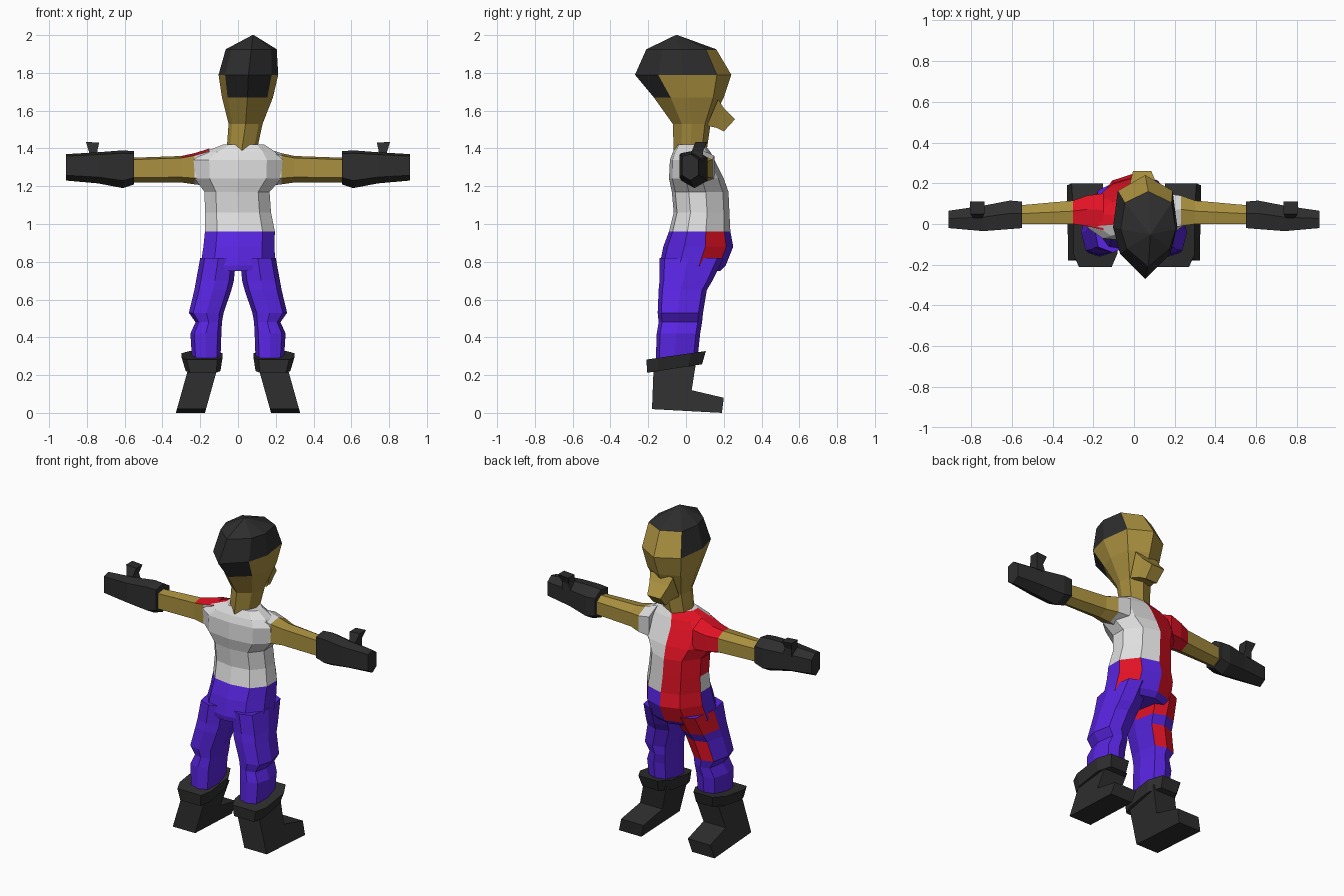
import bpy, bmesh
from mathutils import Vector

if "Cube" in bpy.data.objects:
    bpy.data.objects.remove(bpy.data.objects["Cube"])

PALETTE = {"skin": (.40, .28, .05), "dark": (.027, .027, .027), "white": (.74, .74, .74),
           "blue": (.098, .018, .75), "red": (.75, .006, .018)}
NAMES = list(PALETTE)
MATS = []
for name, rgb in PALETTE.items():
    m = bpy.data.materials.new(name)
    m.diffuse_color = (*rgb, 1)
    m.use_nodes = True
    m.node_tree.nodes["Principled BSDF"].inputs["Base Color"].default_value = m.diffuse_color
    MATS.append(m)


def loft(name, rings, colour):
    """Skin a list of equal point rings; colour is a name or a rule of (row, centre)."""
    bm = bmesh.new()
    rows = [[bm.verts.new(p) for p in r] for r in rings]
    n = len(rows[0])

    def add(vs, row):
        f = bm.faces.new(vs)
        c = f.calc_center_median()
        f.material_index = NAMES.index(colour(row, c) if callable(colour) else colour)
    for i in range(len(rows) - 1):
        for j in range(n):
            k = (j + 1) % n
            add([rows[i][j], rows[i][k], rows[i + 1][k], rows[i + 1][j]], i)
    add(rows[0], 0)
    add(rows[-1], len(rows) - 2)
    bmesh.ops.recalc_face_normals(bm, faces=bm.faces)
    mesh = bpy.data.meshes.new(name)
    bm.to_mesh(mesh)
    bm.free()
    for m in MATS:
        mesh.materials.append(m)
    ob = bpy.data.objects.new(name, mesh)
    bpy.context.collection.objects.link(ob)
    return ob


def ring(half, z, cx, w, y0, y1, s=1, tilt=0):
    """Horizontal ring from half an outline (u across, v from back to front)."""
    outline = half + [(-u, v) for u, v in reversed(half) if u > 0]
    return [Vector((s * (cx + u * w), y0 + v * (y1 - y0), z + tilt * (v - .5)))
            for u, v in outline]


BODY = [(0, 0), (.65, .06), (1, .3), (1, .6), (.6, .9), (0, 1)]
HEAD = [(0, 0), (.78, .24), (1, .5), (.85, .85), (0, 1)]
LEG = [(0, 0), (.75, .08), (1, .45), (.75, .9), (0, 1)]
CUFF = [(.75, 0), (1, .2), (1, .75), (.6, 1)]

# torso
def torso_colour(row, c):
    if c.z > 1.415 or c.x > 0 or c.y < .02:
        return "white"
    if row == 0 and c.x < -.14:
        return "white"
    return "red"

loft("torso", [ring(BODY, *r) for r in [
    (.96, .01, .185, -.09, .235), (1.06, 0, .175, -.065, .23), (1.17, -.005, .172, -.075, .225),
    (1.24, 0, .23, -.09, .20), (1.34, 0, .235, -.085, .15), (1.38, .01, .19, -.07, .13),
    (1.42, .03, .11, -.045, .10)]], torso_colour)

# pelvis
def pelvis_colour(row, c):
    if c.z < .77:
        return "blue"
    if c.x > .1 and c.y > .14:
        return "red"
    return "red" if c.x < 0 and c.y > .13 else "blue"

loft("pelvis", [ring(BODY, *r) for r in [
    (.96, .01, .185, -.09, .235), (.88, .005, .188, -.12, .25),
    (.78, 0, .198, -.14, .21), (.75, 0, .19, -.135, .18)]], pelvis_colour)

# head, with hair as the upper and rear faces
def head_colour(row, c):
    if row >= 4:
        return "dark"
    if row == 3:
        return "dark" if c.y < .14 else "skin"
    return "dark" if row == 2 and c.y < -.11 else "skin"

loft("head", [ring(HEAD, *r) for r in [
    (1.39, .02, .08, -.065, .11), (1.53, .04, .09, -.07, .13), (1.67, .05, .135, -.17, .20),
    (1.79, .055, .158, -.27, .24), (1.925, .07, .135, -.21, .16),
    (2.0, .08, .004, -.055, -.045)]], head_colour)

# jutting chin
loft("chin", [
    [(-.03, .11, 1.52), (.12, .11, 1.52), (.13, .17, 1.66), (-.03, .17, 1.66)],
    [(-.01, .16, 1.51), (.10, .16, 1.51), (.11, .20, 1.615), (-.02, .20, 1.615)],
    [(0, .20, 1.49), (.08, .20, 1.49), (.085, .26, 1.555), (-.005, .26, 1.555)]], "skin")


def arm_ring(s, x, y0, y1, z0, z1):
    """Six-sided ring across the arm."""
    ym, zm = (y0 + y1) / 2, (z0 + z1) / 2
    dy, dz = (y1 - y0) / 2, (z1 - z0) / 2
    return [Vector((s * x, ym + a * dy, zm + b * dz)) for a, b in
            [(-1, -.6), (0, -1), (1, -.6), (1, .6), (.1, 1), (-1, .85)]]


for side, s in (("left", -1), ("right", 1)):
    # arm with short sleeve
    def arm_colour(row, c):
        if s < 0 and row <= 1 and (c.y > .05 or c.z > 1.33):
            return "red"
        return "white" if row == 0 else "skin"

    loft(side + "_arm", [arm_ring(s, *r) for r in [
        (.15, -.03, .15, 1.2, 1.40), (.23, -.01, .14, 1.21, 1.375),
        (.30, .0, .115, 1.22, 1.36), (.58, 0, .09, 1.22, 1.35)]], arm_colour)

    # gauntlet glove
    loft(side + "_glove", [arm_ring(s, *r) for r in [
        (.55, -.02, .11, 1.21, 1.385), (.61, -.025, .115, 1.19, 1.39),
        (.74, -.035, .09, 1.215, 1.38), (.91, -.02, .065, 1.23, 1.37)]], "dark")
    loft(side + "_thumb", [
        [(s * x, y, z) for x, y in ((a, .03), (b, .03), (b, .09), (a, .09))]
        for a, b, z in ((.73, .79, 1.34), (.745, .79, 1.385))] + [
        [(s * x, y, z) for x, y, z in ((.735, .05, 1.43), (.805, .05, 1.435),
                                      (.805, .11, 1.435), (.735, .11, 1.43))]], "dark")

    # trouser leg, with striped front panel on one side
    def leg_colour(row, c):
        return "red" if s < 0 and row in (0, 2) and c.y > .03 else "blue"

    loft(side + "_leg", [ring(LEG, *r, s) for r in [
        (.82, .105, .095, -.14, .20), (.70, .122, .1, -.14, .14), (.65, .133, .098, -.145, .11),
        (.53, .168, .092, -.15, .09), (.48, .155, .07, -.145, .085), (.42, .17, .082, -.155, .075),
        (.28, .168, .075, -.16, .06)]], leg_colour)

    # boot cuff
    loft(side + "_boot_cuff", [ring(CUFF, z, cx, w, y0, y1, s, .045) for z, cx, w, y0, y1 in [
        (.235, .185, .092, -.205, .085), (.305, .19, .108, -.21, .105)]], "dark")

    # boot as a side profile leaning outward towards the sole
    profile = [(-.18, .02), (.19, 0), (.2, .08), (.03, .12), (.055, .28), (-.17, .28)]
    loft(side + "_boot", [
        [(s * (.252 - .28 * z + e * .077), y, z) for y, z in profile] for e in (-1, 1)], "dark")
